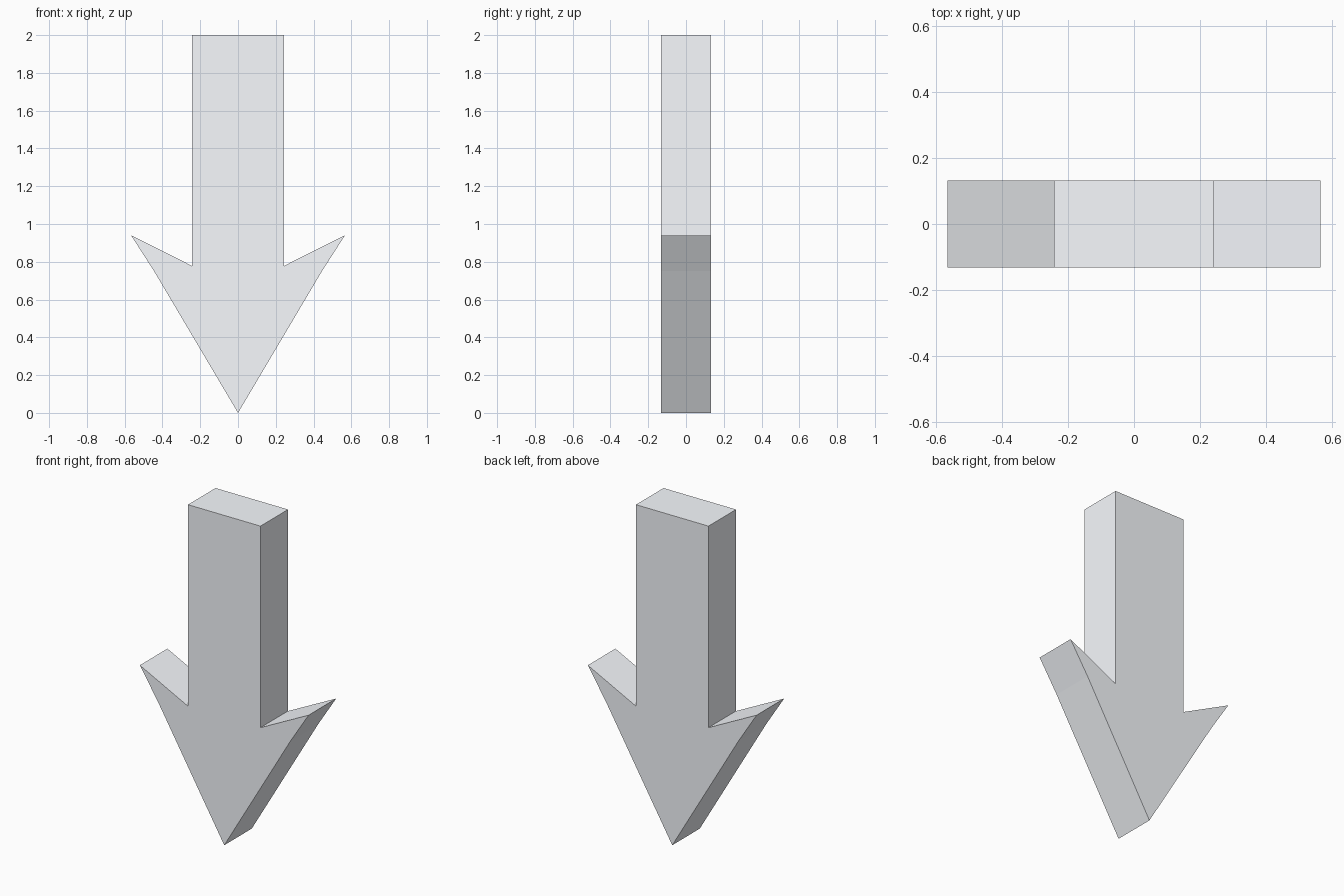
import bpy
import bmesh

if "Cube" in bpy.data.objects:
    bpy.data.objects.remove(bpy.data.objects["Cube"])

HALF_DEPTH = 0.132

# Right half of the arrow outline, from the top of the shaft down to the tip
half = [(0.243, 2.0), (0.243, 0.778), (0.566, 0.94), (0.444, 0.75)]
outline = half + [(0.0, 0.0)] + [(-x, z) for x, z in reversed(half)]

# Flat arrow profile extruded front to back
bm = bmesh.new()
face = bm.faces.new([bm.verts.new((x, -HALF_DEPTH, z)) for x, z in outline])
result = bmesh.ops.extrude_face_region(bm, geom=[face], use_keep_orig=True)
moved = [g for g in result["geom"] if isinstance(g, bmesh.types.BMVert)]
bmesh.ops.translate(bm, verts=moved, vec=(0, 2 * HALF_DEPTH, 0))
bmesh.ops.recalc_face_normals(bm, faces=bm.faces)

mesh = bpy.data.meshes.new("down_arrow")
bm.to_mesh(mesh)
bm.free()
arrow = bpy.data.objects.new("down_arrow", mesh)
bpy.context.collection.objects.link(arrow)

# Pale bluish finish
pale = bpy.data.materials.new("pale_blue_grey")
pale.diffuse_color = (0.94, 0.965, 1.0, 1.0)
pale.use_nodes = True
pale.node_tree.nodes["Principled BSDF"].inputs["Base Color"].default_value = pale.diffuse_color
mesh.materials.append(pale)
